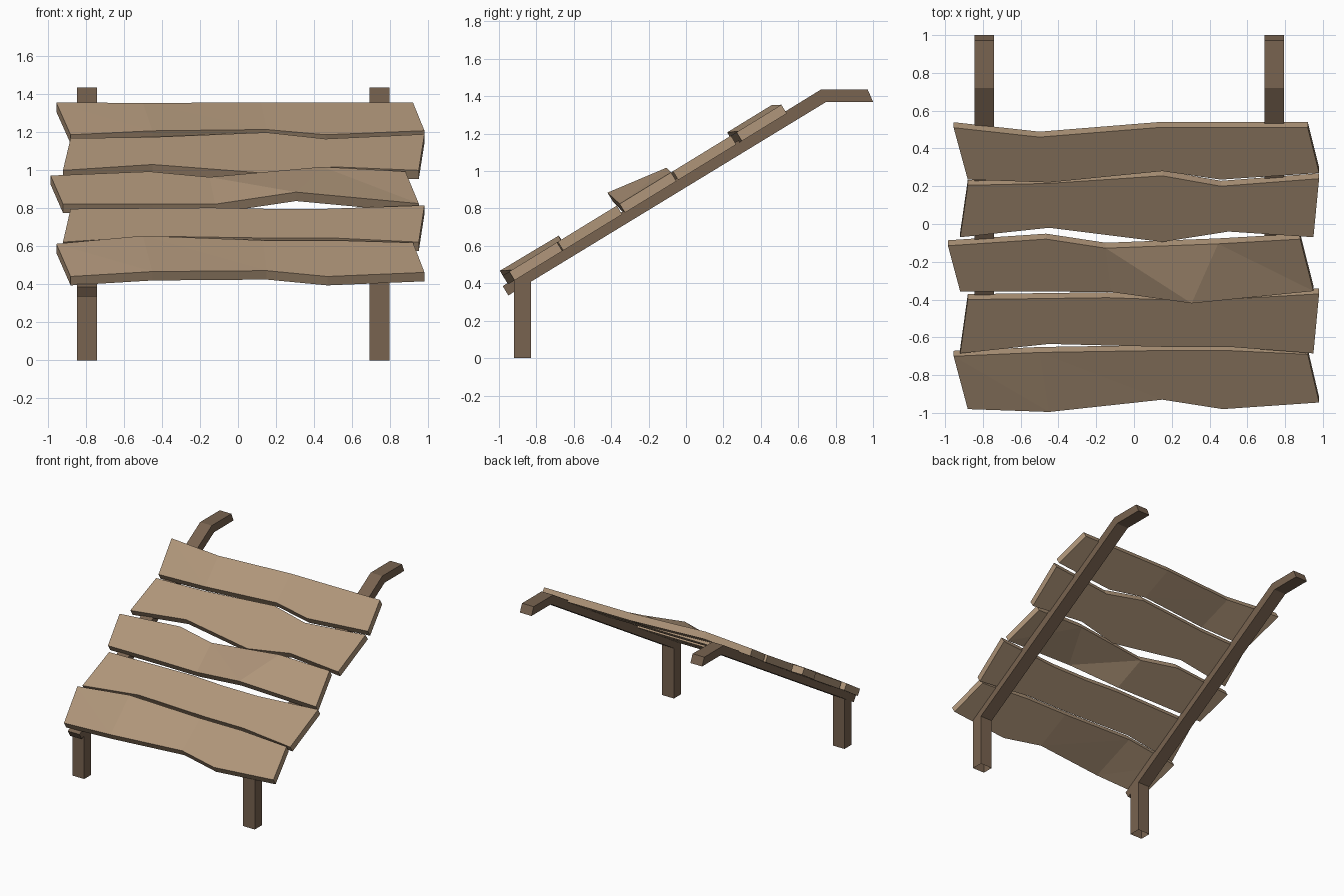
import bpy
import bmesh
from mathutils import Vector

SLOPE = 0.613                                      # rise of the ramp per unit of y
DECK = 1.042                                       # height of the plank tops at y = 0
THICKNESS = 0.055
NORMAL = Vector((0, -SLOPE, 1)).normalized()

cube = bpy.data.objects.get("Cube")
if cube:
    bpy.data.objects.remove(cube, do_unlink=True)


def make_material(name, rgb):
    mat = bpy.data.materials.new(name)
    mat.use_nodes = True
    mat.diffuse_color = (*rgb, 1)
    shader = mat.node_tree.nodes["Principled BSDF"]
    shader.inputs["Base Color"].default_value = (*rgb, 1)
    shader.inputs["Roughness"].default_value = 0.9
    return mat


light_wood = make_material("light plank wood", (0.434, 0.305, 0.195))
dark_wood = make_material("dark frame wood", (0.188, 0.125, 0.08))


def finish(bm, name, material):
    """Turn a bmesh into a flat-shaded object."""
    bmesh.ops.recalc_face_normals(bm, faces=bm.faces)
    mesh = bpy.data.meshes.new(name)
    bm.to_mesh(mesh)
    bm.free()
    mesh.materials.append(material)
    obj = bpy.data.objects.new(name, mesh)
    bpy.context.collection.objects.link(obj)
    return obj


def make_beam(name, profile, x_min, x_max, open_bottom=False):
    """Extrude a side profile of (y, z) points along x."""
    bm = bmesh.new()
    face = bm.faces.new([bm.verts.new((x_min, y, z)) for y, z in profile])
    extruded = bmesh.ops.extrude_face_region(bm, geom=[face], use_keep_orig=True)
    moved = [v for v in extruded["geom"] if isinstance(v, bmesh.types.BMVert)]
    bmesh.ops.translate(bm, verts=moved, vec=(x_max - x_min, 0, 0))
    if open_bottom:
        base = [f for f in bm.faces if all(v.co.z < 0.001 for v in f.verts)]
        bmesh.ops.delete(bm, geom=base, context='FACES_ONLY')
    return finish(bm, name, dark_wood)


def make_plank(name, front, back):
    """Warped plank between two edges of (x, y, optional lift) points."""
    bm = bmesh.new()

    def edge_verts(points, depth):
        verts = []
        for x, y, *lift in points:
            top = Vector((x, y, DECK + SLOPE * y + sum(lift)))
            verts.append(bm.verts.new(top - NORMAL * depth))
        return verts

    f_top, b_top = edge_verts(front, 0), edge_verts(back, 0)
    f_low, b_low = edge_verts(front, THICKNESS), edge_verts(back, THICKNESS)
    for i in range(len(front) - 1):
        j = i + 1
        # top and underside are split in triangles to follow the warp
        for f, b in ((f_top, b_top), (f_low, b_low)):
            bm.faces.new((f[i], f[j], b[i]))
            bm.faces.new((f[j], b[j], b[i]))
        # long sides
        for t, l in ((f_top, f_low), (b_top, b_low)):
            bm.faces.new((t[i], t[j], l[j], l[i]))
    # short ends
    for i in (0, -1):
        bm.faces.new((f_top[i], b_top[i], b_low[i], f_low[i]))
    return finish(bm, name, light_wood)


# Sloping rails with level handles, one leg under the low end of each
handle = [(0.75, 1.37), (1.0, 1.37), (0.972, 1.435), (0.72, 1.435)]
leg = [(-0.92, 0), (-0.83, 0), (-0.83, 0.408), (-0.92, 0.353)]
rail_starts = {
    "right": (-0.845, -0.74, [(-0.98, 0.385), (-0.95, 0.335)]),
    "left": (0.69, 0.795, [(-0.92, 0.425), (-0.92, 0.353)]),
}
for side, (x_min, x_max, start) in rail_starts.items():
    make_beam(side + "_rail", start + handle, x_min, x_max)
    make_beam(side + "_leg", leg, x_min, x_max, open_bottom=True)

# Uneven planks, from the low end to the high end
make_plank(
    "bottom_plank",
    [(-0.88, -0.98), (-0.45, -0.995, 0.035), (0.15, -0.93), (0.47, -0.98), (0.98, -0.945)],
    [(-0.955, -0.7), (-0.5, -0.68, 0.03), (0.13, -0.67), (0.5, -0.67), (0.92, -0.69)])
make_plank(
    "lower_plank",
    [(-0.92, -0.685), (-0.45, -0.635), (0.15, -0.65), (0.5, -0.65), (0.95, -0.685)],
    [(-0.88, -0.4), (-0.14, -0.39), (0.15, -0.4), (0.46, -0.4), (0.98, -0.37)])
make_plank(
    "middle_plank",
    [(-0.92, -0.358), (-0.45, -0.358), (-0.12, -0.36), (0.305, -0.42, 0.1), (0.95, -0.355)],
    [(-0.985, -0.115), (-0.465, -0.08), (-0.15, -0.128), (0.445, -0.105, 0.04), (0.88, -0.08)])
make_plank(
    "upper_plank",
    [(-0.92, -0.07), (-0.45, -0.02), (0.15, -0.095), (0.5, -0.04), (0.95, -0.07)],
    [(-0.88, 0.205), (-0.45, 0.215), (0.15, 0.255), (0.46, 0.2), (0.98, 0.24)])
make_plank(
    "top_plank",
    [(-0.88, 0.235), (-0.45, 0.22, 0.03), (0.15, 0.28), (0.46, 0.235), (0.98, 0.27)],
    [(-0.955, 0.51), (-0.5, 0.46, 0.03), (0.12, 0.51), (0.5, 0.51), (0.92, 0.51)])
